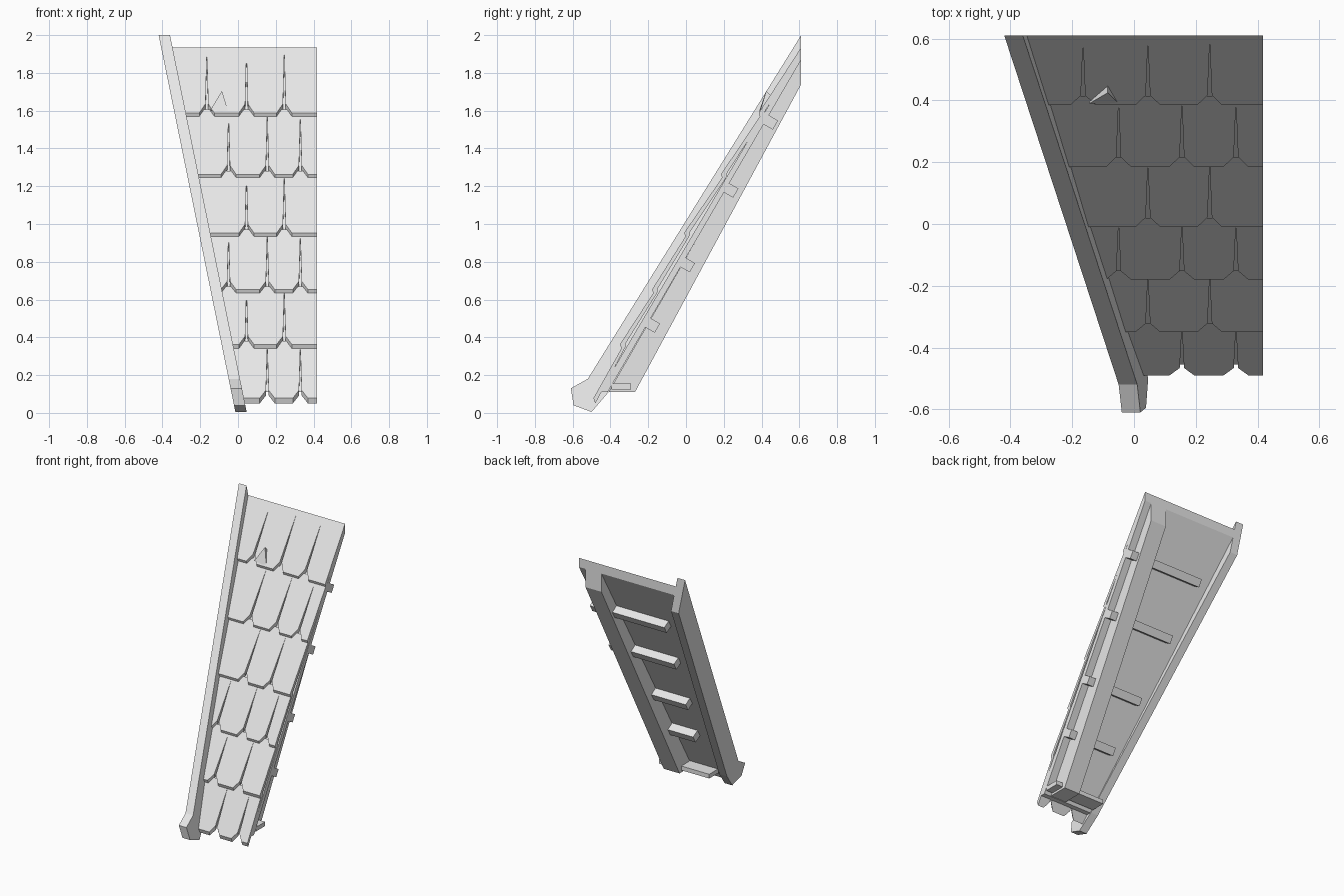
import bpy, bmesh
from mathutils import Vector

cube = bpy.data.objects.get("Cube")
if cube:
    bpy.data.objects.remove(cube)

GREY = (0.8, 0.8, 0.8, 1.0)
mat = bpy.data.materials.new("plain grey")
mat.use_nodes = True
mat.diffuse_color = GREY
mat.node_tree.nodes["Principled BSDF"].inputs["Base Color"].default_value = GREY

RIGHT = 0.417


def hip_x(z):
    """Outer side of the leaning hip beam at height z."""
    return -0.013 - 0.2035 * z


def loft(name, ring_a, ring_b):
    """Solid between two matching outlines."""
    bm = bmesh.new()
    a = [bm.verts.new(p) for p in ring_a]
    b = [bm.verts.new(p) for p in ring_b]
    bm.faces.new(a)
    bm.faces.new(b[::-1])
    for i in range(len(a)):
        j = (i + 1) % len(a)
        bm.faces.new((a[j], a[i], b[i], b[j]))
    bmesh.ops.recalc_face_normals(bm, faces=bm.faces)
    mesh = bpy.data.meshes.new(name)
    bm.to_mesh(mesh)
    bm.free()
    mesh.materials.append(mat)
    obj = bpy.data.objects.new(name, mesh)
    bpy.context.collection.objects.link(obj)
    return obj


def prism(name, profile, left, right):
    """Side profile (y, z) stretched between two x limits given by height."""
    return loft(name, [(left(z), y, z) for y, z in profile],
                [(right(z), y, z) for y, z in profile])


# Hip beam with its carved foot
prism("hip_beam",
      [(-0.61, 0.13), (-0.52, 0.18), (0.61, 2.0), (0.61, 1.75),
       (-0.41, 0.11), (-0.5, 0.005), (-0.595, 0.04)],
      hip_x, lambda z: hip_x(z) + 0.06)

# Roof deck under the shingles
prism("roof_deck",
      [(-0.455, 0.11), (0.61, 1.92), (0.61, 1.87), (-0.415, 0.11)],
      lambda z: hip_x(z) + 0.03, lambda z: RIGHT)

# Rafter set in from the open side
prism("rafter",
      [(-0.41, 0.11), (-0.27, 0.11), (0.61, 1.74), (0.61, 1.88)],
      lambda z: 0.24, lambda z: 0.365)

# Battens crossing the rafter
along = Vector((0.5, 0.86))
across = Vector((0.86, -0.5))
for i, (y, z, x0) in enumerate([(0.445, 1.54, -0.17), (0.235, 1.18, -0.1),
                                (0.005, 0.785, -0.03), (-0.18, 0.465, 0.04)]):
    c = Vector((y, z))
    corners = [c + along * (s * 0.028) + across * (t * 0.033)
               for s, t in ((-1, -1), (1, -1), (1, 1), (-1, 1))]
    prism(f"batten_{i + 1}", corners, lambda z: x0, lambda z: RIGHT)
prism("foot_batten", [(-0.395, 0.125), (-0.29, 0.125), (-0.29, 0.155), (-0.395, 0.155)],
      lambda z: 0.02, lambda z: RIGHT)

# Shingle rows: lower edge (y, z) and whether the seams are shifted
rows = [(-0.49, 0.05), (-0.35, 0.335), (-0.18, 0.625),
        (-0.01, 0.925), (0.185, 1.235), (0.385, 1.56)]
seam_sets = [[0.155, 0.33], [0.045, 0.245], [-0.05, 0.155, 0.33],
             [0.045, 0.245], [-0.05, 0.155, 0.33], [-0.165, 0.045, 0.245]]
NOTCH, CUT, GAP = 0.14, 0.04, 0.007

for r, ((y, z), seams) in enumerate(zip(rows, seam_sets)):
    tip_top, tip_low = Vector((y, z + 0.028)), Vector((y + 0.01, z))
    if r + 1 < len(rows):
        end_top = Vector(rows[r + 1]) + Vector((0.03, 0.045))
    else:
        end_top = Vector((0.61, 1.935))
    end_low = end_top - Vector((0, 0.03))
    edges = [None] + seams + [None]
    for k in range(len(edges) - 1):
        x0, x1 = edges[k], edges[k + 1]
        # Outline as (x, t), t running up the slope
        if x0 is None:
            left = [(hip_x(end_top.y) + 0.03, 1), (hip_x(z) + 0.03, 0)]
        else:
            left = [(x0, 1), (x0, 0.9), (x0 + GAP, NOTCH), (x0 + CUT, 0)]
        if x1 is None:
            right = [(RIGHT, 0), (RIGHT, 1)]
        else:
            right = [(x1 - CUT, 0), (x1 - GAP, NOTCH), (x1, 0.9), (x1, 1)]
        outline = left + right
        top = [(x, *tip_top.lerp(end_top, t)) for x, t in outline]
        low = [(x, *tip_low.lerp(end_low, t)) for x, t in outline]
        loft(f"shingle_{r + 1}_{k + 1}", top, low)

# Curled splinter on the top row
loft("curled_splinter",
     [(-0.145, 0.39, 1.605), (-0.085, 0.425, 1.705), (-0.05, 0.39, 1.59)],
     [(-0.14, 0.41, 1.60), (-0.085, 0.45, 1.68), (-0.05, 0.41, 1.59)])
